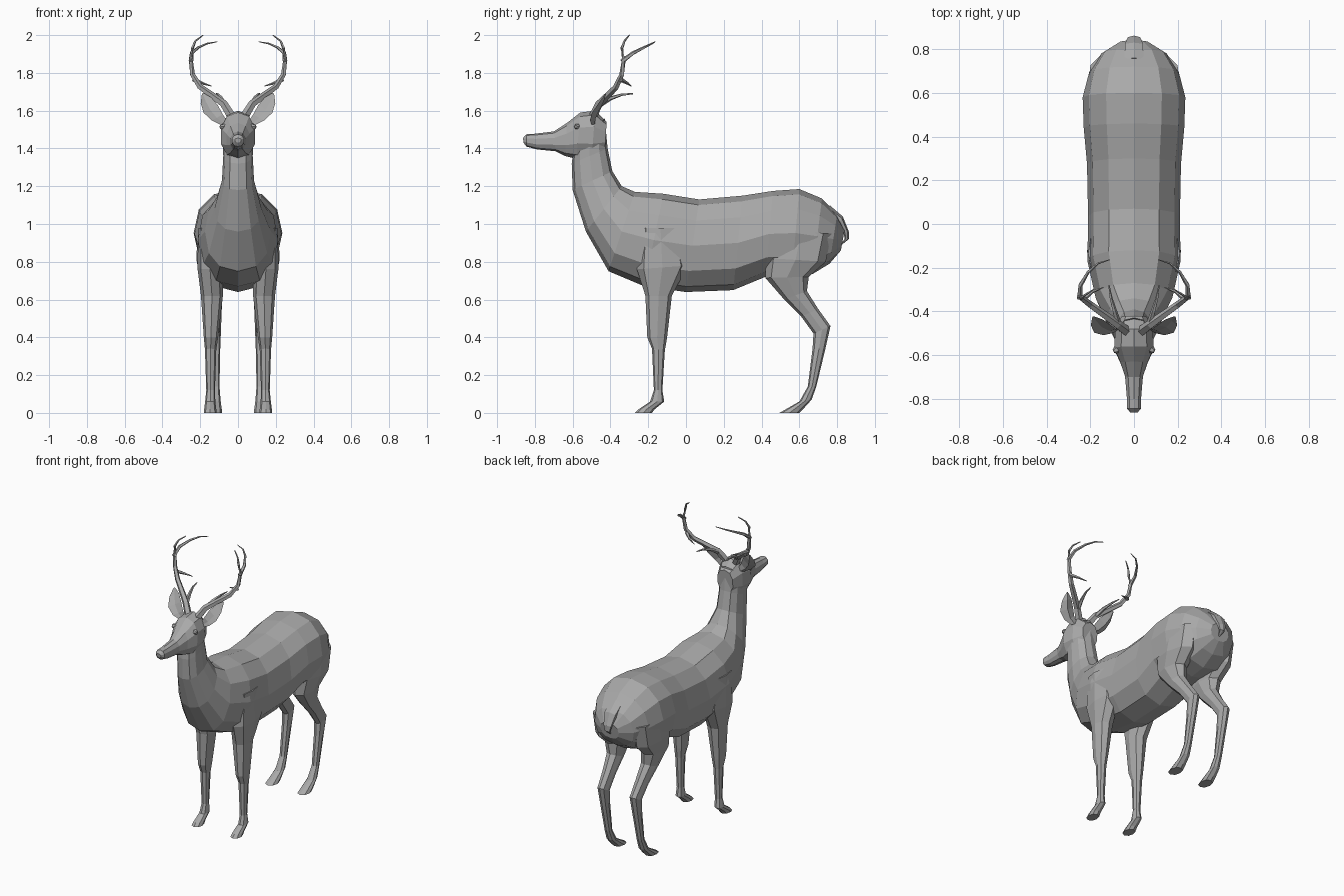
import bpy, bmesh, math
from mathutils import Vector

fur = bpy.data.materials.new("grey fur")
fur.diffuse_color = (0.4, 0.4, 0.4, 1)


def make_object(name, chains, mirror=False):
    """Skin each chain of vertex rings into one flat-shaded object."""
    bm = bmesh.new()
    for rings in chains:
        loops = [[bm.verts.new(p) for p in r] for r in rings]
        n = len(loops[0])
        for a, b in zip(loops, loops[1:]):
            for i in range(n):
                j = (i + 1) % n
                bm.faces.new((a[i], a[j], b[j], b[i]))
        bm.faces.new(loops[0])
        bm.faces.new(loops[-1])
    bmesh.ops.recalc_face_normals(bm, faces=bm.faces)
    me = bpy.data.meshes.new(name)
    bm.to_mesh(me)
    bm.free()
    me.materials.append(fur)
    ob = bpy.data.objects.new(name, me)
    bpy.context.collection.objects.link(ob)
    if mirror:
        ob.modifiers.new("mirror", 'MIRROR').use_mirror_merge = False
    return ob


def sections(rows, n, power=1.0):
    """Rows of (y, z of one edge, y, z of opposite edge, half width, centre x)."""
    rings = []
    for y0, z0, y1, z1, hw, cx in rows:
        p, q = Vector((cx, y0, z0)), Vector((cx, y1, z1))
        mid, half = (p + q) / 2, (p - q) / 2
        ring = []
        for i in range(n):
            a = 2 * math.pi * i / n
            c, s = math.cos(a), math.sin(a)
            c = math.copysign(abs(c) ** power, c)
            s = math.copysign(abs(s) ** power, s)
            ring.append(mid + half * c + Vector((hw * s, 0, 0)))
        rings.append(ring)
    return rings


def tube(points, r0, r1, n=5):
    """Tapering round tube along a path."""
    pts = [Vector(p) for p in points]
    rings = []
    for k, p in enumerate(pts):
        d = pts[min(k + 1, len(pts) - 1)] - pts[max(k - 1, 0)]
        rot = d.to_track_quat('Z', 'Y')
        r = r0 + (r1 - r0) * k / (len(pts) - 1)
        rings.append([p + rot @ Vector((r * math.cos(2 * math.pi * i / n),
                                        r * math.sin(2 * math.pi * i / n), 0))
                      for i in range(n)])
    return rings


# Neck and torso: back line, belly line, half width
body = [(-.43, 1.56, -.60, 1.36, .08), (-.415, 1.40, -.605, 1.32, .078),
        (-.39, 1.28, -.60, 1.18, .085), (-.34, 1.20, -.53, .96, .125),
        (-.27, 1.17, -.41, .75, .175), (-.12, 1.16, -.22, .67, .213),
        (.07, 1.13, .0, .64, .21), (.30, 1.15, .25, .65, .215),
        (.46, 1.175, .42, .72, .23), (.60, 1.185, .56, .72, .235),
        (.72, 1.135, .67, .735, .205), (.80, 1.05, .76, .79, .15),
        (.84, .97, .82, .86, .07)]
make_object("body", [sections([r + (0,) for r in body], 12, .88)])

# Head from muzzle to poll
head = [(-.863, 1.455, -.86, 1.43, .018), (-.845, 1.475, -.845, 1.41, .033),
        (-.80, 1.478, -.79, 1.395, .034), (-.70, 1.49, -.69, 1.385, .043),
        (-.63, 1.535, -.64, 1.36, .065), (-.56, 1.59, -.58, 1.345, .095),
        (-.48, 1.60, -.50, 1.34, .09), (-.42, 1.54, -.43, 1.38, .06)]
make_object("head", [sections([r + (0,) for r in head], 10, .9)])

# Eyes
make_object("eyes", [tube([(.06, -.565, 1.515), (.088, -.58, 1.515),
                           (.094, -.583, 1.515)], .02, .008, 6)], True)

# Tail
tail = [(.76, 1.10, .74, 1.04, .05), (.83, 1.04, .81, 1.0, .048),
        (.862, .96, .835, .95, .032), (.862, .92, .84, .92, .02),
        (.822, .888, .818, .894, .005)]
make_object("tail", [sections([r + (0,) for r in tail], 6)])

# Front legs: front edge, rear edge, half width, centre x
front = [(-.24, .98, -.03, .98, .05, .16), (-.26, .76, .01, .78, .067, .148),
         (-.215, .62, -.075, .62, .058, .138), (-.205, .40, -.10, .40, .038, .143),
         (-.18, .34, -.112, .33, .03, .145), (-.17, .12, -.125, .12, .023, .145),
         (-.19, .06, -.115, .06, .027, .147), (-.25, .02, -.165, .02, .032, .147),
         (-.27, 0, -.18, 0, .034, .147)]
make_object("front_legs", [sections(front, 8, .9)], True)

# Hind legs with thigh, hock and hoof
hind = [(.45, .97, .77, .95, .06, .155), (.42, .82, .74, .80, .075, .145),
        (.42, .715, .65, .72, .064, .137), (.52, .60, .64, .645, .048, .13),
        (.61, .51, .70, .55, .038, .125), (.675, .42, .765, .46, .032, .122),
        (.67, .34, .738, .34, .028, .122), (.645, .14, .69, .14, .024, .122),
        (.60, .06, .665, .07, .03, .122), (.53, .02, .62, .02, .036, .122),
        (.495, 0, .60, 0, .038, .122)]
make_object("hind_legs", [sections(hind, 8, .9)], True)

# Ears: thin leaf shapes with a cupped front
side, thin = Vector((.8, -.38, -.45)).normalized(), Vector((.3, .85, -.5)).normalized()
ear = []
for c, w in (((.075, -.49, 1.535), .022), ((.11, -.495, 1.565), .036),
             ((.145, -.48, 1.61), .046), ((.17, -.45, 1.655), .034),
             ((.187, -.425, 1.692), .005)):
    c = Vector(c)
    ear.append([c + side * w, c + thin * w * .5, c - side * w, c + thin * w * .2])
make_object("ears", [ear], True)

# Antlers: main beam and three tines
beam = tube([(.035, -.49, 1.57), (.075, -.46, 1.635), (.13, -.42, 1.675),
             (.20, -.37, 1.725), (.24, -.34, 1.79), (.25, -.33, 1.87),
             (.242, -.34, 1.93), (.225, -.325, 1.97), (.185, -.30, 2.0)], .024, .003)
rear_tine = tube([(.25, -.34, 1.86), (.245, -.28, 1.905), (.21, -.22, 1.935),
                  (.165, -.18, 1.955), (.11, -.163, 1.965)], .013, .002)
inner_tine = tube([(.235, -.345, 1.765), (.19, -.31, 1.745), (.14, -.29, 1.73)], .013, .002)
brow_tine = tube([(.07, -.46, 1.63), (.088, -.40, 1.665), (.105, -.34, 1.685),
                  (.115, -.28, 1.69)], .015, .003)
make_object("antlers", [beam, rear_tine, inner_tine, brow_tine], True)
